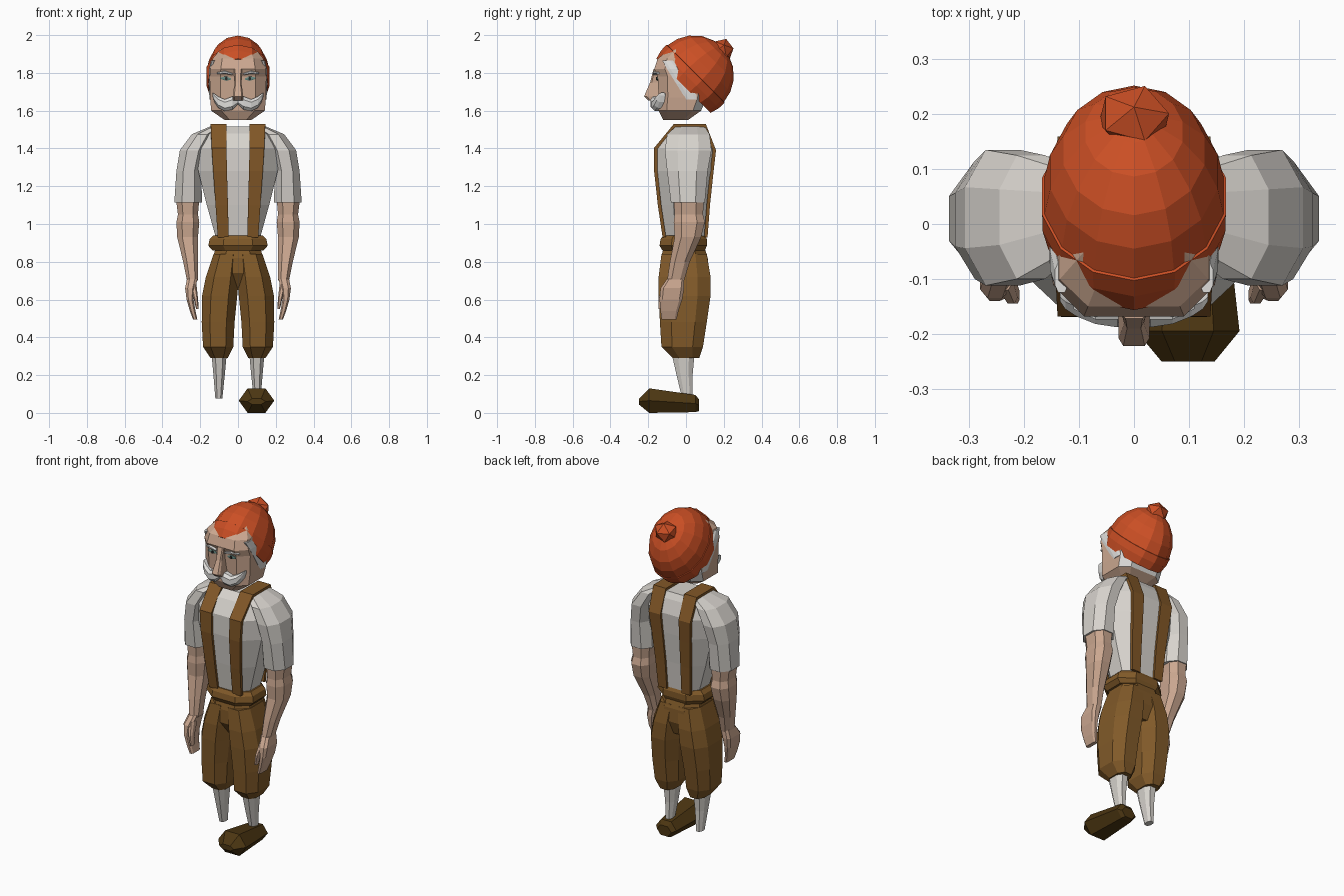
import bpy, bmesh, math
from mathutils import Matrix, Vector


def material(name, rgb):
    m = bpy.data.materials.new(name)
    m.diffuse_color = (*rgb, 1)
    return m


HAT = material("orange_wool", (0.60, 0.078, 0.018))
SKIN = material("skin", (0.60, 0.39, 0.28))
SHIRT = material("shirt_cloth", (0.68, 0.65, 0.61))
HAIR = material("white_hair", (0.74, 0.73, 0.71))
TROUSER = material("brown_trousers", (0.22, 0.102, 0.022))
STRAP = material("brown_strap", (0.22, 0.095, 0.020))
SHOE = material("dark_leather", (0.075, 0.038, 0.006))
EYE = material("eye_green", (0.13, 0.25, 0.22))
DARK = material("dark_pupil", (0.02, 0.02, 0.02))


def finish(name, bm, *mats):
    bmesh.ops.remove_doubles(bm, verts=bm.verts, dist=0.0005)
    bmesh.ops.recalc_face_normals(bm, faces=bm.faces)
    me = bpy.data.meshes.new(name)
    bm.to_mesh(me)
    bm.free()
    ob = bpy.data.objects.new(name, me)
    bpy.context.collection.objects.link(ob)
    for m in mats:
        me.materials.append(m)
    return ob


def bridge(bm, loops):
    """Join successive closed loops of vertices and cap both ends."""
    n = len(loops[0])
    for a, b in zip(loops, loops[1:]):
        for i in range(n):
            j = (i + 1) % n
            bm.faces.new((a[i], a[j], b[j], b[i]))
    bm.faces.new(loops[0])
    bm.faces.new(loops[-1])


def loft(name, axis, rings, mats, ka=0.5, kb=0.5, side=1):
    """Rings are (t, a0, a1, b0, b1): position on the axis and extents across it."""
    shape = [(1, kb), (ka, 1), (-ka, 1), (-1, kb), (-1, -kb), (-ka, -1), (ka, -1), (1, -kb)]
    bm = bmesh.new()
    loops = []
    for t, a0, a1, b0, b1 in rings:
        loop = []
        for u, v in shape:
            a = (a0 + a1) / 2 + u * (a1 - a0) / 2
            b = (b0 + b1) / 2 + v * (b1 - b0) / 2
            x, y, z = {"x": (t, a, b), "y": (a, t, b), "z": (a, b, t)}[axis]
            loop.append(bm.verts.new((x * side, y, z)))
        loops.append(loop)
    bridge(bm, loops)
    return finish(name, bm, *mats)


def lathe(name, rings, mat, matrix, n=14):
    """Rings are (height, radius), turned about local z."""
    bm = bmesh.new()
    loops = [[bm.verts.new((r * math.cos(2 * math.pi * i / n + math.pi / 2),
                            r * math.sin(2 * math.pi * i / n + math.pi / 2), t))
              for i in range(n)] for t, r in rings]
    bridge(bm, loops)
    bm.transform(matrix)
    return finish(name, bm, mat)


# Shirt body
loft("shirt_body", "z", [
    (0.92, -.115, .115, -.11, .10), (1.10, -.165, .165, -.135, .115),
    (1.28, -.21, .21, -.155, .135), (1.40, -.22, .22, -.155, .145),
    (1.48, -.20, .20, -.105, .12), (1.515, -.13, .13, -.055, .10)], [SHIRT], .6, .45)

# Trouser waistband and seat
loft("waistband", "z", [
    (0.86, -.135, .135, -.125, .10), (0.885, -.157, .157, -.14, .11),
    (0.92, -.15, .15, -.135, .11), (0.94, -.13, .13, -.12, .10)], [TROUSER])
loft("trouser_seat", "z", [
    (0.66, -.09, .09, -.08, .09), (0.74, -.15, .15, -.132, .12),
    (0.82, -.132, .132, -.132, .115), (0.87, -.12, .12, -.12, .10)], [TROUSER])

# Limbs, sleeves and straps on both sides
for label, s in (("right", 1), ("left", -1)):
    loft(label + "_trouser_leg", "z", [
        (0.29, .055, .145, -.07, .07), (0.35, .025, .185, -.13, .09),
        (0.48, .018, .192, -.138, .11), (0.62, .004, .19, -.145, .13),
        (0.72, -.005, .17, -.145, .13), (0.84, -.01, .13, -.13, .11)],
        [TROUSER], side=s)
    loft(label + "_sock", "z", [
        (0.075, .083, .120, -.02, .035), (0.20, .07, .13, -.05, .035),
        (0.31, .06, .14, -.075, .045)], [SHIRT], side=s)
    loft(label + "_sleeve", "z", [
        (1.115, .19, .337, -.08, .10), (1.28, .195, .326, -.10, .115),
        (1.39, .17, .308, -.112, .135), (1.475, .13, .245, -.10, .125),
        (1.515, .09, .15, -.055, .10)], [SHIRT], .45, .45, side=s)
    loft(label + "_forearm", "z", [
        (0.70, .212, .270, -.10, -.01), (0.80, .212, .290, -.085, .02),
        (0.93, .212, .322, -.06, .08), (1.01, .205, .326, -.065, .10),
        (1.05, .212, .318, -.06, .09), (1.13, .205, .328, -.065, .095)],
        [SKIN], side=s)
    loft(label + "_hand", "z", [
        (0.495, .215, .238, -.13, -.05), (0.54, .225, .255, -.135, -.04),
        (0.60, .235, .272, -.14, -.02), (0.66, .226, .280, -.135, -.01),
        (0.71, .214, .270, -.10, -.01)], [SKIN], .5, .75, side=s)
    loft(label + "_thumb", "z", [
        (0.55, .208, .222, -.145, -.115), (0.61, .212, .236, -.145, -.10),
        (0.68, .220, .255, -.12, -.06)], [SKIN], side=s)

    # Strap running up the chest, over the shoulder and down the back
    path = [(.078, -.115, .93), (.086, -.140, 1.10), (.095, -.160, 1.28), (.100, -.160, 1.40),
            (.103, -.060, 1.522), (.103, .100, 1.522), (.100, .150, 1.39), (.092, .135, 1.26),
            (.084, .118, 1.10), (.078, .105, .93)]
    bm = bmesh.new()
    pts = [Vector(p) for p in path]
    loops = []
    for i, p in enumerate(pts):
        d = pts[min(i + 1, len(pts) - 1)] - pts[max(i - 1, 0)]
        nrm = Vector((0, -d.z, d.y)).normalized() * 0.009
        half = 0.029 + 0.013 * (p.z - 0.93) / 0.6
        corners = [(half, 1), (-half, 1), (-half, -1), (half, -1)]
        loops.append([bm.verts.new(((p.x + w) * s, p.y + nrm.y * k, p.z + nrm.z * k))
                      for w, k in corners])
    bridge(bm, loops)
    finish(label + "_strap", bm, STRAP)

# Single shoe
loft("right_shoe", "y", [
    (-.25, .05, .147, .045, .075), (-.195, .004, .192, 0, .13),
    (.05, .03, .165, .004, .095), (.07, .05, .145, .01, .07)], [SHOE], .5, 0)

# Head, with white hair on the lower sides and back
head = loft("head", "z", [
    (1.55, -.07, .07, -.12, .01), (1.60, -.142, .142, -.145, .08),
    (1.67, -.148, .148, -.145, .11), (1.78, -.150, .150, -.150, .13),
    (1.82, -.147, .147, -.168, .13), (1.875, -.135, .135, -.150, .11),
    (1.93, -.09, .09, -.08, .08)], [SKIN, HAIR], .62, .62)
for f in head.data.polygons:
    if f.center.y > 0.04 and f.center.z > 1.6:
        f.material_index = 1

# Nose
loft("nose", "z", [
    (1.655, -.026, .026, -.20, -.13), (1.675, -.028, .028, -.222, -.13),
    (1.75, -.018, .018, -.19, -.13), (1.82, -.022, .022, -.172, -.13)], [SKIN], .7, .7)

# Moustache, brows, sideburns and eyes
for label, s in (("right", 1), ("left", -1)):
    loft(label + "_moustache", "x", [
        (0, -.175, -.13, 1.635, 1.665), (.03, -.188, -.13, 1.605, 1.675),
        (.07, -.182, -.12, 1.598, 1.66), (.105, -.168, -.10, 1.615, 1.675),
        (.125, -.155, -.10, 1.645, 1.69), (.135, -.14, -.11, 1.68, 1.695)], [HAIR], side=s)
    loft(label + "_brow", "x", [
        (.028, -.174, -.14, 1.788, 1.798), (.07, -.174, -.14, 1.795, 1.812),
        (.11, -.155, -.11, 1.793, 1.803)], [HAIR], side=s)
    loft(label + "_sideburn", "z", [
        (1.66, .135, .151, .00, .06), (1.74, .140, .155, -.05, .04),
        (1.82, .135, .153, -.10, -.03), (1.865, .120, .144, -.125, -.07)], [HAIR], side=s)
    loft(label + "_eye", "x", [
        (.036, -.154, -.146, 1.765, 1.771), (.062, -.156, -.148, 1.758, 1.782),
        (.092, -.155, -.147, 1.768, 1.776)], [EYE], side=s)
    loft(label + "_pupil", "y", [
        (-.159, .056, .069, 1.762, 1.778), (-.153, .056, .069, 1.762, 1.778)], [DARK], side=s)

# Knitted hat tilted back, with folded band and bobble
tilt = (Matrix.Translation((0, 0.042, 1.787)) @ Matrix.Rotation(math.radians(-45), 4, "X")
        @ Matrix.Diagonal((0.79, 1, 1, 1)))
lathe("hat_band", [(-.078, .203), (-.03, .216), (.012, .217), (.016, .20)], HAT, tilt)
lathe("hat_dome", [(-.03, .20), (.012, .212), (.075, .198), (.13, .167),
                   (.178, .115), (.205, .055), (.212, .012)], HAT, tilt)
bm = bmesh.new()
bmesh.ops.create_icosphere(bm, subdivisions=1, radius=0.068)
bm.transform(Matrix.Translation((0, 0.192, 1.922)) @ Matrix.Rotation(math.radians(-20), 4, "X")
             @ Matrix.Diagonal((1.05, 0.92, 0.9, 1)))
finish("hat_bobble", bm, HAT)
